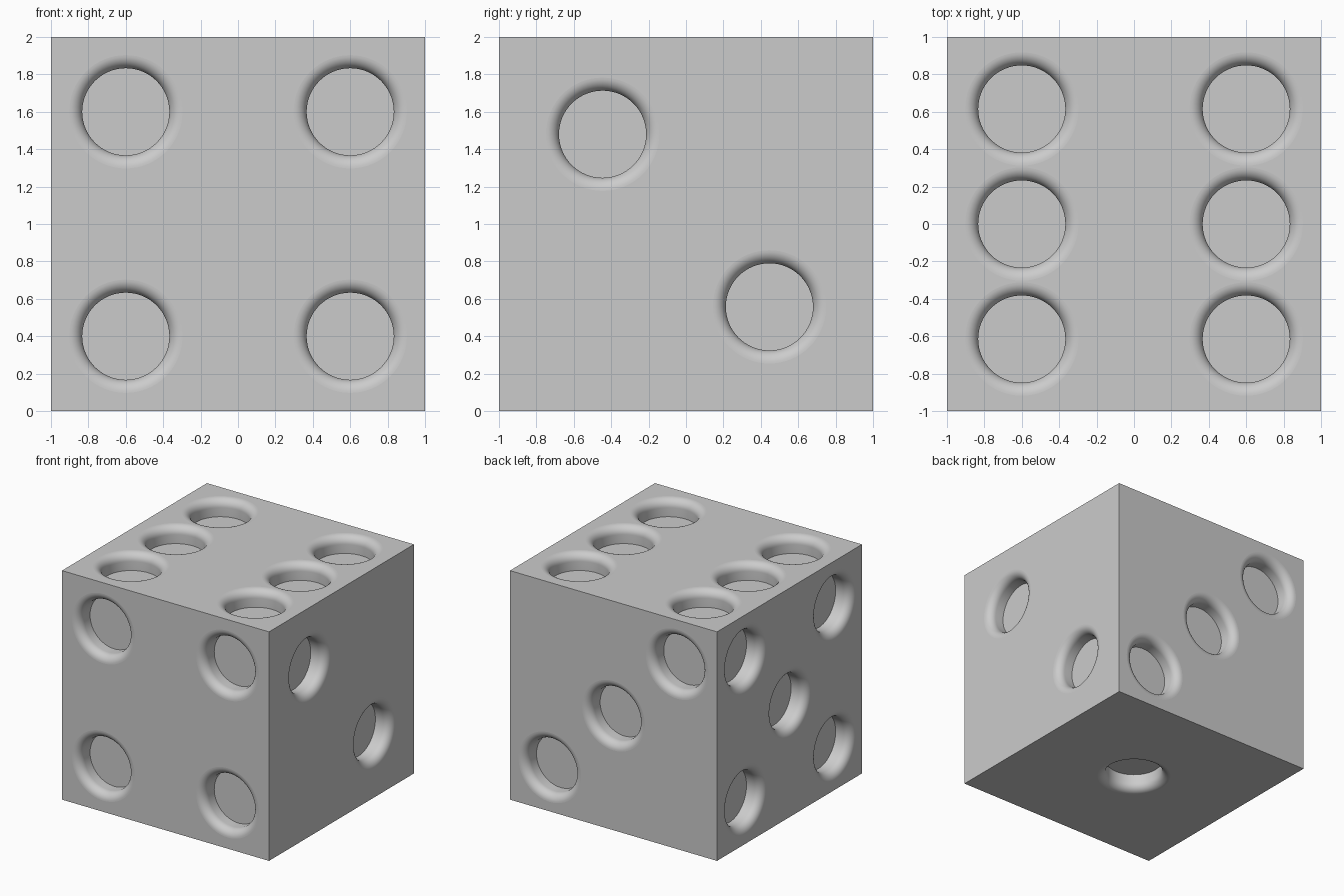
import bpy, bmesh
from math import sin, cos, pi
from mathutils import Vector

if "Cube" in bpy.data.objects:
    bpy.data.objects.remove(bpy.data.objects["Cube"])

FLOOR_R, LIP, DEPTH = 0.233, 0.07, 0.148   # pip hole radius, rounded lip, depth
SEG, LIP_STEPS = 64, 10
C = Vector((0, 0, 1))                      # cube centre

# pip profile: rounded lip from the surface, then straight wall to the floor
profile = []
for i in range(LIP_STEPS + 1):
    a = i / LIP_STEPS * pi / 2
    profile.append((FLOOR_R + LIP * (1 - sin(a)), LIP * (1 - cos(a))))
profile.append((FLOOR_R, DEPTH))

bm = bmesh.new()


def loop_edges(verts):
    return [bm.edges.new((v, verts[(i + 1) % len(verts)])) for i, v in enumerate(verts)]


def add_side(u, v, pips):
    """One side of the cube with axes u, v and its sunken pips."""
    u, v = Vector(u), Vector(v)
    n = u.cross(v)
    place = lambda a, b, d=0: bm.verts.new(C + u * a + v * b + n * (1 - d))
    edges = loop_edges([place(a, b) for a, b in ((-1, -1), (1, -1), (1, 1), (-1, 1))])
    for pu, pv in pips:
        rings = [[place(pu + r * cos(2 * pi * k / SEG), pv + r * sin(2 * pi * k / SEG), d)
                  for k in range(SEG)] for r, d in profile]
        edges += loop_edges(rings[0])
        for r0, r1 in zip(rings, rings[1:]):
            for k in range(SEG):
                j = (k + 1) % SEG
                bm.faces.new((r0[k], r0[j], r1[j], r1[k])).smooth = True
        bm.faces.new(rings[-1])
    # flat plate around the pips
    bmesh.ops.triangle_fill(bm, edges=edges, use_beauty=True, normal=n)


S = 0.615
four = [(x, z) for x in (-0.6, 0.6) for z in (-0.6, 0.6)]
six = [(x, y) for x in (-0.6, 0.6) for y in (-S, 0, S)]
two = [(-0.446, 0.48), (0.446, -0.443)]
three = [(-S, -S), (0, 0), (S, S)]
five = [(a, b) for a in (-S, S) for b in (-S, S)] + [(0, 0)]

add_side((1, 0, 0), (0, 0, 1), four)      # front
add_side((0, 1, 0), (0, 0, 1), two)       # right
add_side((1, 0, 0), (0, 1, 0), six)       # top
add_side((-1, 0, 0), (0, 0, 1), three)    # back
add_side((0, -1, 0), (0, 0, 1), five)     # left
add_side((1, 0, 0), (0, -1, 0), [(0, 0)])  # bottom

# weld the sides into one closed body
bmesh.ops.remove_doubles(bm, verts=bm.verts, dist=1e-5)
bmesh.ops.recalc_face_normals(bm, faces=bm.faces)

mesh = bpy.data.meshes.new("die")
bm.to_mesh(mesh)
bm.free()
bpy.context.collection.objects.link(bpy.data.objects.new("die", mesh))
